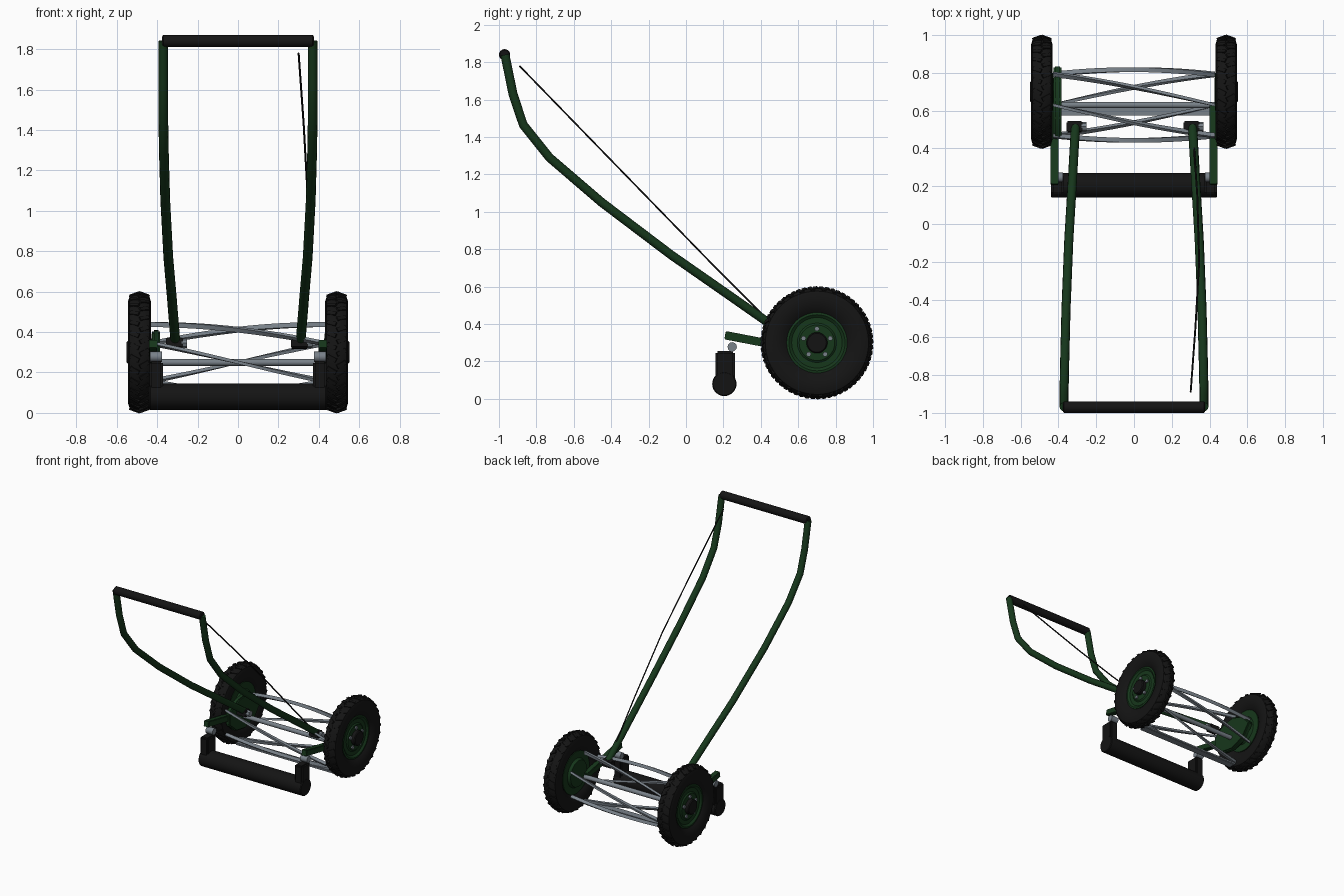
import bpy, bmesh
from math import sin, cos, pi, radians
from mathutils import Vector, Matrix

if "Cube" in bpy.data.objects:
    bpy.data.objects.remove(bpy.data.objects["Cube"])


def material(name, r, g, b):
    m = bpy.data.materials.new(name)
    m.diffuse_color = (r, g, b, 1)
    m.use_nodes = True
    m.node_tree.nodes["Principled BSDF"].inputs["Base Color"].default_value = m.diffuse_color
    return m


GREEN = material("dark_green_paint", 0.008, 0.038, 0.011)
BLACK = material("black_rubber", 0.007, 0.007, 0.007)
STEEL = material("grey_steel", 0.19, 0.22, 0.25)


def finish(name, bm, mat, smooth=True):
    bmesh.ops.recalc_face_normals(bm, faces=bm.faces)
    me = bpy.data.meshes.new(name)
    bm.to_mesh(me)
    bm.free()
    ob = bpy.data.objects.new(name, me)
    bpy.context.collection.objects.link(ob)
    me.materials.append(mat)
    if smooth:
        bpy.context.view_layer.objects.active = ob
        ob.select_set(True)
        bpy.ops.object.shade_smooth_by_angle(angle=radians(35))
        ob.select_set(False)
    return ob


def loft(bm, rings, closed=False):
    """Skin a list of closed rings of points; cap the ends unless closed."""
    vs = [[bm.verts.new(p) for p in r] for r in rings]
    n = len(vs[0])
    pairs = list(zip(vs, vs[1:])) + ([(vs[-1], vs[0])] if closed else [])
    for a, b in pairs:
        for i in range(n):
            j = (i + 1) % n
            bm.faces.new((a[i], a[j], b[j], b[i]))
    if not closed:
        bm.faces.new(vs[0])
        bm.faces.new(vs[-1])


def lathe(name, profile, y, z, mat, seg=48, closed=False):
    """Revolve (x, radius) points around an axis along x."""
    bm = bmesh.new()
    loft(bm, [[(x, y + r * cos(2 * pi * i / seg), z + r * sin(2 * pi * i / seg))
               for i in range(seg)] for x, r in profile], closed)
    return finish(name, bm, mat)


def rod(name, x0, x1, y, z, r, mat, seg=24):
    return lathe(name, [(x0, r), (x1, r)], y, z, mat, seg)


def box(name, centre, size, mat, tilt=0, bevel=0.004):
    bm = bmesh.new()
    bmesh.ops.create_cube(bm, size=1, matrix=Matrix.Translation(centre) @
                          Matrix.Rotation(tilt, 4, 'X') @ Matrix.Diagonal((*size, 1)))
    bmesh.ops.bevel(bm, geom=bm.edges[:], offset=bevel, segments=2, affect='EDGES')
    return finish(name, bm, mat)


def tube(name, pts, r, mat, seg=12):
    pts = [Vector(p) for p in pts]
    bm = bmesh.new()
    rings = []
    for i, p in enumerate(pts):
        t = (pts[min(i + 1, len(pts) - 1)] - pts[max(i - 1, 0)]).normalized()
        u = Vector((1, 0, 0))
        u = (u - t * u.dot(t)).normalized()
        v = t.cross(u)
        rings.append([p + r * (u * cos(2 * pi * k / seg) + v * sin(2 * pi * k / seg))
                      for k in range(seg)])
    loft(bm, rings)
    return finish(name, bm, mat)


WY, WZ = 0.70, 0.30      # wheel centre
RY, RZ = 0.63, 0.25      # reel centre

for s, side in ((-1, "left"), (1, "right")):
    # tyre with rounded shoulders
    tyre = [(0.515, 0.158), (0.532, 0.18), (0.543, 0.215), (0.545, 0.25), (0.537, 0.276),
            (0.515, 0.29), (0.488, 0.292), (0.461, 0.29), (0.439, 0.276), (0.431, 0.25),
            (0.433, 0.215), (0.444, 0.18), (0.461, 0.158)]
    lathe(side + "_tyre", [(s * x, r) for x, r in tyre], WY, WZ, BLACK, 64, True)

    # slanted tread lugs in two staggered rows
    bm = bmesh.new()
    for i in range(60):
        row = 1 if i % 2 else -1
        m = (Matrix.Translation((s * 0.488, WY, WZ)) @ Matrix.Rotation(2 * pi * i / 60, 4, 'X')
             @ Matrix.Translation((row * 0.024, 0, 0.288))
             @ Matrix.Rotation(row * 0.35, 4, 'Y') @ Matrix.Rotation(row * 0.45, 4, 'Z')
             @ Matrix.Diagonal((0.05, 0.021, 0.012, 1)))
        bmesh.ops.create_cube(bm, size=1, matrix=m)
    finish(side + "_tread_lugs", bm, BLACK, False)

    # dished wheel disc, hub cap and wheel bolts
    disc = [(0.425, 0.05), (0.43, 0.10), (0.45, 0.11), (0.452, 0.162), (0.522, 0.162),
            (0.524, 0.15), (0.512, 0.135), (0.512, 0.105), (0.52, 0.095), (0.52, 0.05)]
    lathe(side + "_wheel_disc", [(s * x, r) for x, r in disc], WY, WZ, GREEN)
    cap = [(0.51, 0.056), (0.545, 0.056), (0.551, 0.05)]
    lathe(side + "_hub_cap", [(s * x, r) for x, r in cap], WY, WZ, BLACK, 32)
    for k in range(5):
        a = pi / 2 + 2 * pi * k / 5
        rod(side + "_wheel_bolt", s * 0.515, s * 0.531,
            WY + 0.075 * cos(a), WZ + 0.075 * sin(a), 0.014, STEEL, 6)

    # rear arm, roller bracket and pivot bolt
    box(side + "_frame_arm", (s * 0.42, 0.42, 0.30), (0.042, 0.43, 0.045), GREEN, -0.19)
    box(side + "_roller_bracket", (s * 0.405, 0.21, 0.17), (0.068, 0.104, 0.172), BLACK, 0, 0.01)
    rod(side + "_bracket_bolt", s * 0.375, s * 0.435, 0.247, 0.278, 0.025, STEEL, 12)

    # handle tube
    path = [(0.31, 0.515, 0.355), (0.328, 0.2, 0.575), (0.345, -0.08, 0.77),
            (0.36, -0.45, 1.05), (0.367, -0.73, 1.29), (0.37, -0.87, 1.465),
            (0.37, -0.925, 1.63), (0.37, -0.968, 1.84)]
    tube(side + "_handle_tube", [(s * x, y, z) for x, y, z in path], 0.024, GREEN)

    # handle clamp and its bolt: both bolts point the same way
    c = s * 0.31
    box(side + "_handle_clamp", (c - 0.005, 0.515, 0.345), (0.085, 0.055, 0.052), BLACK, -0.1, 0.006)
    rod(side + "_clamp_bolt", c + 0.03, c + 0.058, 0.515, 0.345, 0.024, STEEL, 8)

# gear cover on the left side, pointed at its far end
bm = bmesh.new()
outline = [(0.45, 0.24), (0.45, 0.34), (0.56, 0.40), (0.66, 0.41), (0.76, 0.37),
           (0.84, 0.29), (0.76, 0.19), (0.64, 0.15), (0.53, 0.17)]
loft(bm, [[(x, y, z) for y, z in outline] for x in (-0.425, -0.385)])
bmesh.ops.recalc_face_normals(bm, faces=bm.faces)
bmesh.ops.bevel(bm, geom=bm.edges[:], offset=0.008, segments=2, affect='EDGES')
finish("left_gear_cover", bm, GREEN)

# grip and rear roller
lathe("handle_grip", [(-0.375, 0.024), (-0.37, 0.03), (0.37, 0.03), (0.375, 0.024)],
      -0.97, 1.84, BLACK, 24)
lathe("ground_roller", [(-0.44, 0.06), (-0.434, 0.065), (0.434, 0.065), (0.44, 0.06)],
      0.205, 0.08, BLACK, 32)

# cable running from grip to frame
tube("control_cable", [(0.30, -0.89, 1.78), (0.325, -0.55, 1.43), (0.345, -0.2, 1.07),
                       (0.335, 0.15, 0.71), (0.315, 0.45, 0.41)], 0.005, BLACK, 6)

# reel axle and fixed bottom blade
rod("reel_axle", -0.43, 0.43, RY, RZ, 0.017, STEEL)
box("bottom_blade", (0, 0.605, 0.045), (0.85, 0.06, 0.018), STEEL)

# six twisted reel blades
for k in range(6):
    bm = bmesh.new()
    rings = []
    for i in range(17):
        t = i / 16 - 0.5
        a = k * pi / 3 + t * pi / 3
        radial = Vector((0, cos(a), sin(a)))
        tangent = Vector((0, -sin(a), cos(a)))
        p = Vector((t * 0.86, RY, RZ)) + radial * 0.187
        rings.append([p + radial * (u * 0.012) + tangent * (v * 0.008)
                      for u, v in ((1, 1), (1, -1), (-1, -1), (-1, 1))])
    loft(bm, rings)
    finish("reel_blade", bm, STEEL)
